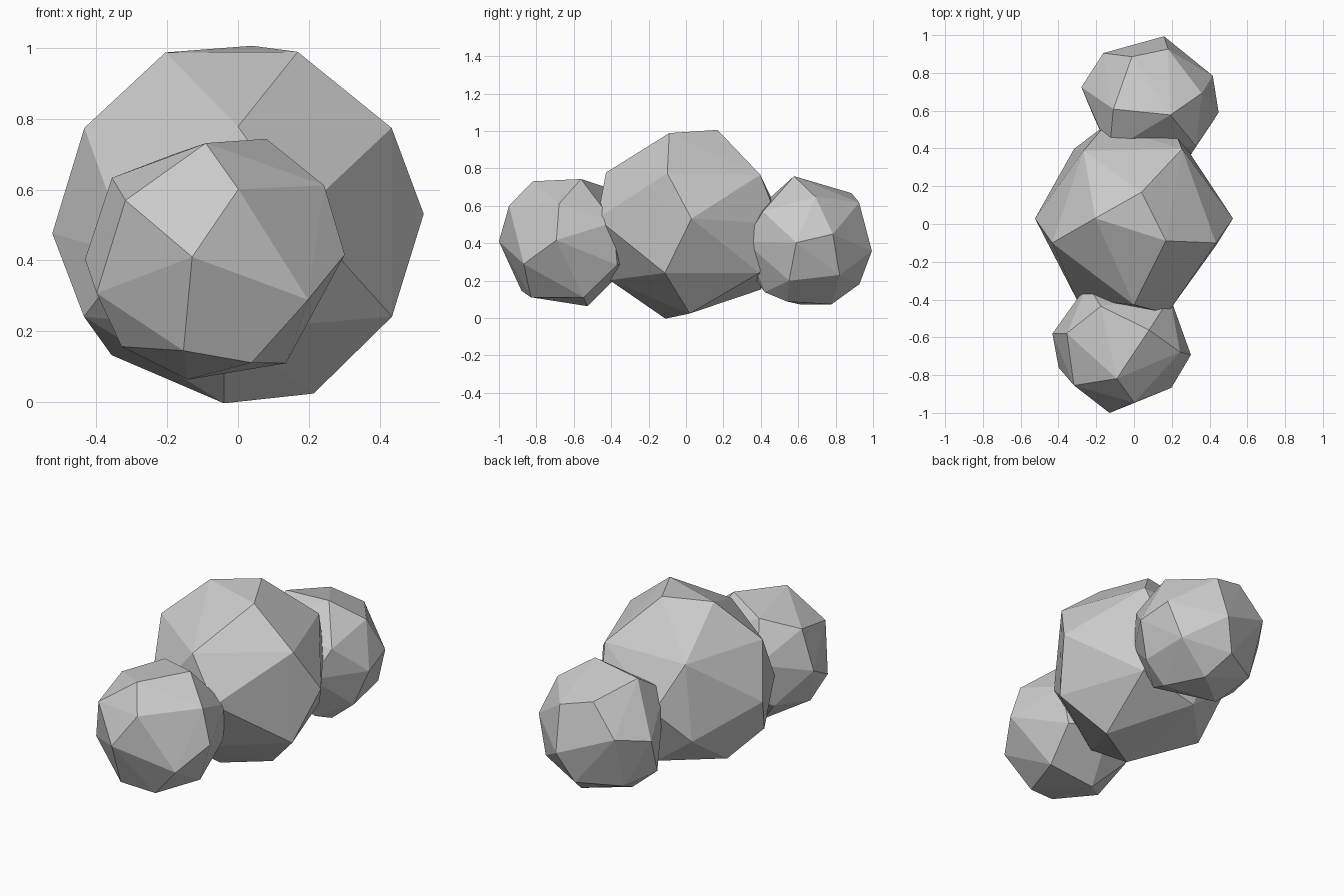
import bpy, bmesh
from math import radians, sin, cos

if "Cube" in bpy.data.objects:
    bpy.data.objects.remove(bpy.data.objects["Cube"])


def boulder(name, centre, radius, corners):
    """Faceted ball: convex hull of (longitude, latitude) corners on a sphere."""
    bm = bmesh.new()
    for lon, lat in corners:
        a, b = radians(lon), radians(lat)
        bm.verts.new((radius * cos(b) * cos(a), radius * cos(b) * sin(a), radius * sin(b)))
    bmesh.ops.convex_hull(bm, input=bm.verts)
    loose = [v for v in bm.verts if not v.link_faces]
    bmesh.ops.delete(bm, geom=loose, context='VERTS')
    bmesh.ops.recalc_face_normals(bm, faces=bm.faces)
    mesh = bpy.data.meshes.new(name)
    bm.to_mesh(mesh)
    bm.free()
    obj = bpy.data.objects.new(name, mesh)
    obj.location = centre
    bpy.context.collection.objects.link(obj)
    return obj


# Large middle lump
boulder("middle_lump", (0, 0.02, 0.504), 0.525, [
    (75, 73), (177, 67), (-33, 67.5),
    (-90, 31.5), (-15.5, 31), (-164.5, 31), (56, 30), (126, 30),
    (1, 3), (179, -3), (-70.5, 3), (-126, -10), (66, 0), (107, 0),
    (-17, -30), (-163, -30), (-95, -35), (55, -30), (130, -20),
    (164, -45), (103, -42), (-107, -75), (0, -66)])

# Small front lump
boulder("front_lump", (-0.065, -0.635, 0.41), 0.371, [
    (-98, 60), (27, 64), (119, 52),
    (-139, 25.5), (-78, 31), (-8, 33), (169, 37), (44, 16), (120, 12),
    (-9, 1), (-100, 0), (171.5, -1),
    (-41.5, -19), (-159.5, -16), (50, -20), (90, -15), (135, -30),
    (-110, -45.5), (-62, -53.6), (23.5, -54), (125.5, -69), (-166.5, -43)])

# Small back lump
boulder("back_lump", (0.08, 0.635, 0.41), 0.371, [
    (-27, 70), (-172, 59), (110, 44), (71, 34), (11.5, 40),
    (132, 12), (166, 5), (24, 6), (-7, -1), (77.6, -8), (-42, 25.5), (-130, 28),
    (35, -29), (-16, -34.5), (90, -38), (145, -40), (-170, -35), (-110, -15),
    (66, -65), (-31, -60), (-58, -47), (-60, 0), (-170, -65)])
